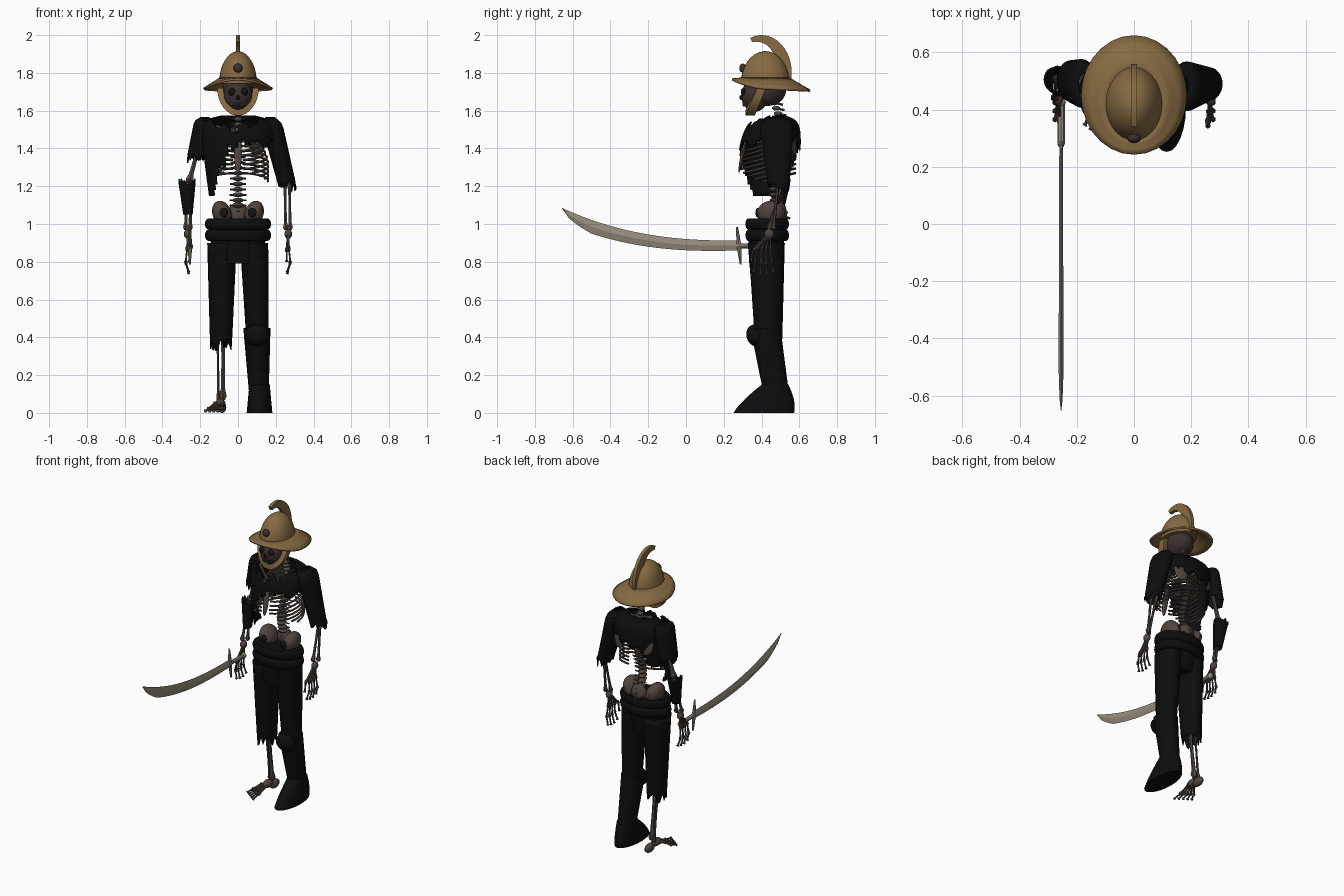
import bpy, bmesh, math, random
from math import sin, cos, pi, sqrt
from mathutils import Vector, Matrix, Euler

random.seed(4)
cube = bpy.data.objects.get("Cube")
if cube:
    bpy.data.objects.remove(cube)


def material(name, red, green, blue):
    mat = bpy.data.materials.new(name)
    mat.use_nodes = True
    mat.diffuse_color = (red, green, blue, 1)
    shader = mat.node_tree.nodes["Principled BSDF"]
    shader.inputs["Base Color"].default_value = (red, green, blue, 1)
    shader.inputs["Roughness"].default_value = 0.8
    return mat


BONE = material("old bone", 0.08, 0.06, 0.05)
DARK_BONE = material("dark bone", 0.045, 0.03, 0.03)
SOCKET = material("socket black", 0.008, 0.006, 0.006)
CLOTH = material("black cloth", 0.004, 0.004, 0.004)
BRONZE = material("bronze", 0.24, 0.145, 0.055)
STEEL = material("steel", 0.3, 0.26, 0.2)


def steps(count):
    return [index / count for index in range(count + 1)]


def finish(name, bm, mat, angle=40, thick=0):
    bmesh.ops.recalc_face_normals(bm, faces=bm.faces)
    mesh = bpy.data.meshes.new(name)
    bm.to_mesh(mesh)
    bm.free()
    mesh.materials.append(mat)
    mesh.shade_smooth()
    mesh.set_sharp_from_angle(angle=math.radians(angle))
    part = bpy.data.objects.new(name, mesh)
    bpy.context.scene.collection.objects.link(part)
    if thick:
        shell = part.modifiers.new("thickness", "SOLIDIFY")
        shell.thickness, shell.offset = thick, 0


def skin(bm, rings, caps=True, keep=None):
    rows = [[bm.verts.new(point) for point in ring] for ring in rings]
    for lower, upper in zip(rows, rows[1:]):
        for i in range(len(lower)):
            quad = [lower[i - 1], lower[i], upper[i], upper[i - 1]]
            middle = sum((vert.co for vert in quad), Vector()) / len(quad)
            if keep is None or keep(middle):
                bm.faces.new(quad)
    if caps:
        bm.faces.new(rows[0])
        bm.faces.new(rows[-1])
    loose = [vert for vert in bm.verts if not vert.link_faces]
    bmesh.ops.delete(bm, geom=loose, context="VERTS")


def oval(x, y, z, wide, deep, sides, rag=0):
    angles = [2 * pi * k / sides for k in range(sides)]
    return [(x + wide * cos(a), y + deep * sin(a), z + random.uniform(-rag, rag)) for a in angles]


def tube(bm, points, radii, sides=6):
    points = [Vector(point) for point in points]
    run = points[-1] - points[0]
    guide = Vector((1, 0, 0)) if abs(run.z) > run.length / 2 else Vector((0, 0, 1))
    last = len(points) - 1
    rings = []
    for i, point in enumerate(points):
        along = points[min(i + 1, last)] - points[max(i - 1, 0)]
        across = along.cross(guide).normalized()
        upward = along.cross(across).normalized()
        radius = radii[i] if isinstance(radii, list) else radii
        rings.append([point + across * x + upward * y for x, y, _ in oval(0, 0, 0, radius, radius, sides)])
    skin(bm, rings)


def bone(bm, start, end, radius):
    # Long bone with knobbed ends
    start, end = Vector(start), Vector(end)
    places, swelling = (0, 0.05, 0.15, 0.5, 0.85, 0.95, 1), (1, 1.7, 1, 0.8, 1, 1.7, 1)
    tube(bm, [start.lerp(end, t) for t in places], [radius * s for s in swelling])


def blob(bm, centre, size, tilt=(0, 0, 0), sides=12):
    placing = Matrix.LocRotScale(Vector(centre), Euler(tilt), Vector(size))
    bmesh.ops.create_uvsphere(bm, u_segments=sides, v_segments=sides, radius=1, matrix=placing)


def garment(name, top, bottom, top_size, bottom_size, hem=0, domed=False, sides=24):
    # Tapered cloth sleeve with an optional ragged hem and rounded shoulder
    bm = bmesh.new()
    rings = []
    for t in steps(12):
        centre = Vector(top).lerp(Vector(bottom), t)
        size = Vector(top_size).lerp(Vector(bottom_size), t)
        if domed:
            size *= min(1, 0.4 + sqrt(t * 3))
        rings.append(oval(*centre, *size, sides, hem if t == 1 else 0))
    skin(bm, rings, caps=not hem)
    finish(name, bm, CLOTH, thick=0.006 if hem else 0)


# Helmet crown, brim, crest, rivet and chin strap
bm = bmesh.new()
skin(bm, [oval(0, 0.42, 1.745 + 0.17 * sin(t * 1.5), 0.1 * cos(t * 1.5), 0.13 * cos(t * 1.5), 28)
          for t in steps(8)])
finish("helmet_crown", bm, BRONZE)

bm = bmesh.new()
rings = []
for spread in steps(3):
    ring = []
    for side, back, _ in oval(0, 0, 0, 1, 1, 28):
        edge = 1.715 + 0.05 * max(-back, 0) ** 2 - 0.01 * max(back, 0)
        ring.append((side * (0.095 + 0.087 * spread), 0.42 + 0.03 * spread + back * (0.125 + 0.082 * spread),
                     1.77 + (edge - 1.77) * spread))
    rings.append(ring)
skin(bm, rings, caps=False)
finish("helmet_brim", bm, BRONZE, thick=0.012)

bm = bmesh.new()
rings = []
for t in steps(14):
    angle = 2.2 * t - 0.25
    width = 0.025 + 0.08 * (1 - t)
    outer = Vector((0, 0.4 + 0.16 * cos(angle), 1.8 + 0.2 * sin(angle)))
    inner = outer - Vector((0, cos(angle), sin(angle))) * width
    half = Vector((0.011, 0, 0))
    rings.append([outer - half, outer + half, inner + half, inner - half])
skin(bm, rings)
finish("helmet_crest", bm, BRONZE)

bm = bmesh.new()
blob(bm, (0, 0.3, 1.825), (0.024, 0.018, 0.024))
finish("helmet_rivet", bm, DARK_BONE)

bm = bmesh.new()
rings = []
for t in steps(16):
    side, drop = cos(pi * t), sin(pi * t)
    centre = Vector((side * 0.094, 0.4 - 0.06 * drop, 1.72 - 0.13 * drop))
    outward = Vector((side, 0, -drop)) * 0.016
    forward = Vector((0, -0.024, 0))
    rings.append([centre + outward + forward, centre + outward - forward,
                  centre - outward - forward, centre - outward + forward])
skin(bm, rings)
finish("chin_strap", bm, BRONZE)

# Skull, sockets and teeth
bm = bmesh.new()
blob(bm, (0, 0.43, 1.71), (0.083, 0.1, 0.085), sides=18)
blob(bm, (0, 0.365, 1.68), (0.076, 0.072, 0.085), sides=18)
finish("skull", bm, DARK_BONE)
bm = bmesh.new()
for side in (-1, 1):
    blob(bm, (side * 0.034, 0.304, 1.7), (0.02, 0.014, 0.02))
blob(bm, (0, 0.293, 1.67), (0.01, 0.01, 0.014))
finish("skull_sockets", bm, SOCKET)
bm = bmesh.new()
for k in range(-3, 4):
    blob(bm, (k * 0.011, 0.305 + 0.001 * k * k, 1.635), (0.005, 0.006, 0.014), sides=6)
finish("teeth", bm, BONE)

# Spine of separate vertebrae with spurs
bm = bmesh.new()
for t in steps(22):
    z = 1.04 + 0.63 * t
    y = 0.5 - 0.035 * cos((z - 1.18) * 4 * pi)
    radius = 0.031 - 0.01 * t
    blob(bm, (0, y, z), (radius, radius, 0.013), sides=8)
    tube(bm, [(0, y, z), (0, y + 0.045, z - 0.01)], 0.006, sides=4)
    tube(bm, [(-radius * 1.5, y + 0.015, z), (radius * 1.5, y + 0.015, z)], 0.005, sides=4)
finish("spine", bm, BONE)

# Rib cage, breastbone, collar bones and shoulder blades
bm = bmesh.new()
for i in range(11):
    wide = 0.085 + 0.075 * sin(min(i / 7, 1) * pi / 2)
    deep = 0.1 + 0.045 * min(i / 5, 1)
    reach = 2.95 - 0.3 * max(i - 6, 0)
    for side in (-1, 1):
        sweep = [0.15 + (reach - 0.15) * t for t in steps(12)]
        tube(bm, [(side * wide * sin(a), 0.435 + deep * cos(a), 1.51 - 0.024 * i - 0.075 * sin(a / 2) ** 2)
                  for a in sweep], 0.0065, sides=5)
blob(bm, (0, 0.3, 1.37), (0.02, 0.01, 0.1), (-0.2, 0, 0))
finish("ribs", bm, BONE)
bm = bmesh.new()
for side in (-1, 1):
    bone(bm, (side * 0.015, 0.335, 1.49), (side * 0.17, 0.46, 1.53), 0.01)
    blob(bm, (side * 0.1, 0.57, 1.43), (0.045, 0.008, 0.07), (0.1, 0, side * -0.3))
finish("shoulder_bones", bm, BONE)

# Pelvis and its dark hollows
bm, hollows = bmesh.new(), bmesh.new()
for side in (-1, 1):
    blob(bm, (side * 0.085, 0.45, 1.055), (0.05, 0.075, 0.07), (0, side * 0.35, 0))
    blob(hollows, (side * 0.075, 0.38, 1.06), (0.023, 0.012, 0.026))
blob(bm, (0, 0.5, 1.05), (0.055, 0.035, 0.065))
finish("pelvis", bm, BONE)
finish("pelvis_hollows", hollows, SOCKET)

# Arms and hands, mirrored
for label, side in (("left", 1), ("right", -1)):
    elbow, wrist = Vector((side * 0.26, 0.5, 1.22)), Vector((side * 0.265, 0.45, 0.97))
    bm = bmesh.new()
    bone(bm, (side * 0.18, 0.5, 1.51), elbow, 0.014)
    for offset in (-0.012, 0.012):
        bone(bm, elbow + Vector((offset, -offset, 0)), wrist + Vector((offset, offset, 0)), 0.009)
    finish(label + "_arm_bones", bm, BONE)
    bm = bmesh.new()
    palm = wrist + Vector((side * 0.005, -0.04, -0.09))
    blob(bm, wrist.lerp(palm, 0.25), (0.02, 0.026, 0.026))
    for finger in (-1.5, -0.5, 0.5, 1.5):
        knuckle = palm + Vector((0, finger * 0.024, -0.015))
        tip = palm + Vector((-side * 0.01, finger * 0.034, 0.01 * abs(finger) - 0.15))
        joint = knuckle.lerp(tip, 0.55) + Vector((side * 0.012, 0, 0))
        for start, end in ((wrist, knuckle), (knuckle, joint), (joint, tip)):
            bone(bm, start, end, 0.006)
    thumb = palm + Vector((-side * 0.012, -0.055, -0.02))
    bone(bm, wrist, thumb, 0.007)
    bone(bm, thumb, thumb + Vector((0, -0.012, -0.06)), 0.006)
    finish(label + "_hand", bm, BONE)

# Bare right leg and foot
bm = bmesh.new()
bone(bm, (-0.09, 0.43, 0.92), (-0.09, 0.43, 0.46), 0.018)
bone(bm, (-0.078, 0.435, 0.46), (-0.08, 0.48, 0.07), 0.013)
bone(bm, (-0.108, 0.45, 0.44), (-0.103, 0.49, 0.06), 0.008)
blob(bm, (-0.085, 0.51, 0.03), (0.023, 0.045, 0.03))
blob(bm, (-0.093, 0.45, 0.05), (0.026, 0.045, 0.026))
for toe in range(5):
    ankle = Vector((-0.08 - 0.01 * toe, 0.43, 0.05))
    ball = Vector((-0.085 - 0.018 * toe, 0.34 + 0.01 * toe, 0.02))
    bone(bm, ankle, ball, 0.008)
    bone(bm, ball, ball + Vector((-0.004 * toe, 0.006 * toe - 0.06, -0.01)), 0.006)
finish("right_leg_bones", bm, BONE)


# Torn shirt, open over the left ribs and the lower back
def shirt_kept(p):
    tear = 0.018 * sin(p.x * 75) + 0.012 * sin(p.x * 31 + p.y * 40)
    if p.y < 0.45:
        hanging = p.z > 1.425 + tear or p.x < tear - 0.06 - 0.2 * (1.43 - p.z)
        return hanging and p.z < 1.5 + abs(p.x) * 0.35 + tear
    return p.z > 1.42 + tear or (p.x < -0.02 and p.z > 1.48 + 1.6 * p.x + tear)


bm = bmesh.new()
rings = []
for t in steps(28):
    shoulder = sqrt(1 - 0.8 * t ** 16)
    rings.append(oval(0, 0.43 + 0.04 * t * t, 1.15 + 0.42 * t, (0.15 + 0.055 * t) * shoulder,
                      (0.13 + 0.03 * sin(pi * t)) * shoulder, 64))
skin(bm, rings, caps=False, keep=shirt_kept)
finish("torn_shirt", bm, CLOTH, thick=0.008)

garment("left_sleeve", (0.17, 0.48, 1.565), (0.262, 0.49, 1.2), (0.055, 0.09), (0.045, 0.055), 0.035, domed=True)
garment("right_sleeve", (-0.175, 0.49, 1.565), (-0.22, 0.5, 1.35), (0.05, 0.085), (0.048, 0.07), 0.03, domed=True)
garment("right_bracer", (-0.265, 0.48, 1.05), (-0.27, 0.505, 1.225), (0.022, 0.03), (0.043, 0.046), 0.02)

# Trousers with rolled waist and ragged right hem
garment("trouser_hips", (0, 0.43, 1.03), (0, 0.42, 0.79), (0.16, 0.105), (0.13, 0.085), sides=32)
for label, z in (("upper", 1), ("lower", 0.94)):
    bm = bmesh.new()
    skin(bm, [oval(0, 0.43, z + 0.03 * cos(pi * t), 0.155 + 0.02 * sin(pi * t), 0.1 + 0.015 * sin(pi * t), 32)
              for t in steps(8)])
    finish(label + "_waist_roll", bm, CLOTH)
garment("right_trouser_leg", (-0.085, 0.425, 0.9), (-0.09, 0.44, 0.36), (0.075, 0.095), (0.055, 0.066), 0.035)
garment("left_trouser_leg", (0.085, 0.425, 0.9), (0.102, 0.43, 0.42), (0.075, 0.095), (0.06, 0.068))

# Left boot with knee guard
garment("boot_shaft", (0.1, 0.42, 0.45), (0.11, 0.475, 0.12), (0.072, 0.08), (0.053, 0.068))
bm = bmesh.new()
blob(bm, (0.1, 0.37, 0.41), (0.068, 0.05, 0.06), (0.3, 0, 0))
finish("knee_guard", bm, CLOTH)
bm = bmesh.new()
skin(bm, [oval(0.114, 0.412 + 0.06 * t, 0.15 * t, 0.068 - 0.014 * t, 0.16 - 0.09 * t ** 1.5, 24) for t in steps(8)])
finish("boot_foot", bm, CLOTH)

# Curved sword
SWORD_X = -0.255
bm = bmesh.new()
rings = []
for t in steps(24):
    y, spine_z = 0.28 - 0.938 * t, 0.912 + 0.174 * t ** 2.5
    width = (0.05 + 0.025 * t) * sqrt(min(1, 6 * (1 - t))) + 0.002
    ridge = 0.12 * width
    rings.append([(SWORD_X, y, spine_z), (SWORD_X + ridge, y, spine_z - width / 2),
                  (SWORD_X, y, spine_z - width), (SWORD_X - ridge, y, spine_z - width / 2)])
skin(bm, rings)
finish("sword_blade", bm, STEEL, angle=25)
bm = bmesh.new()
for end in (-1, 1):
    tube(bm, [(SWORD_X, 0.28, 0.885), (SWORD_X, 0.28 - 0.01 * end, 0.885 + 0.1 * end)], [0.013, 0.005], sides=8)
tube(bm, [(SWORD_X, 0.28, 0.885), (SWORD_X, 0.42, 0.88)], 0.013, sides=8)
blob(bm, (SWORD_X, 0.425, 0.88), (0.017, 0.015, 0.02))
finish("sword_hilt", bm, STEEL)
